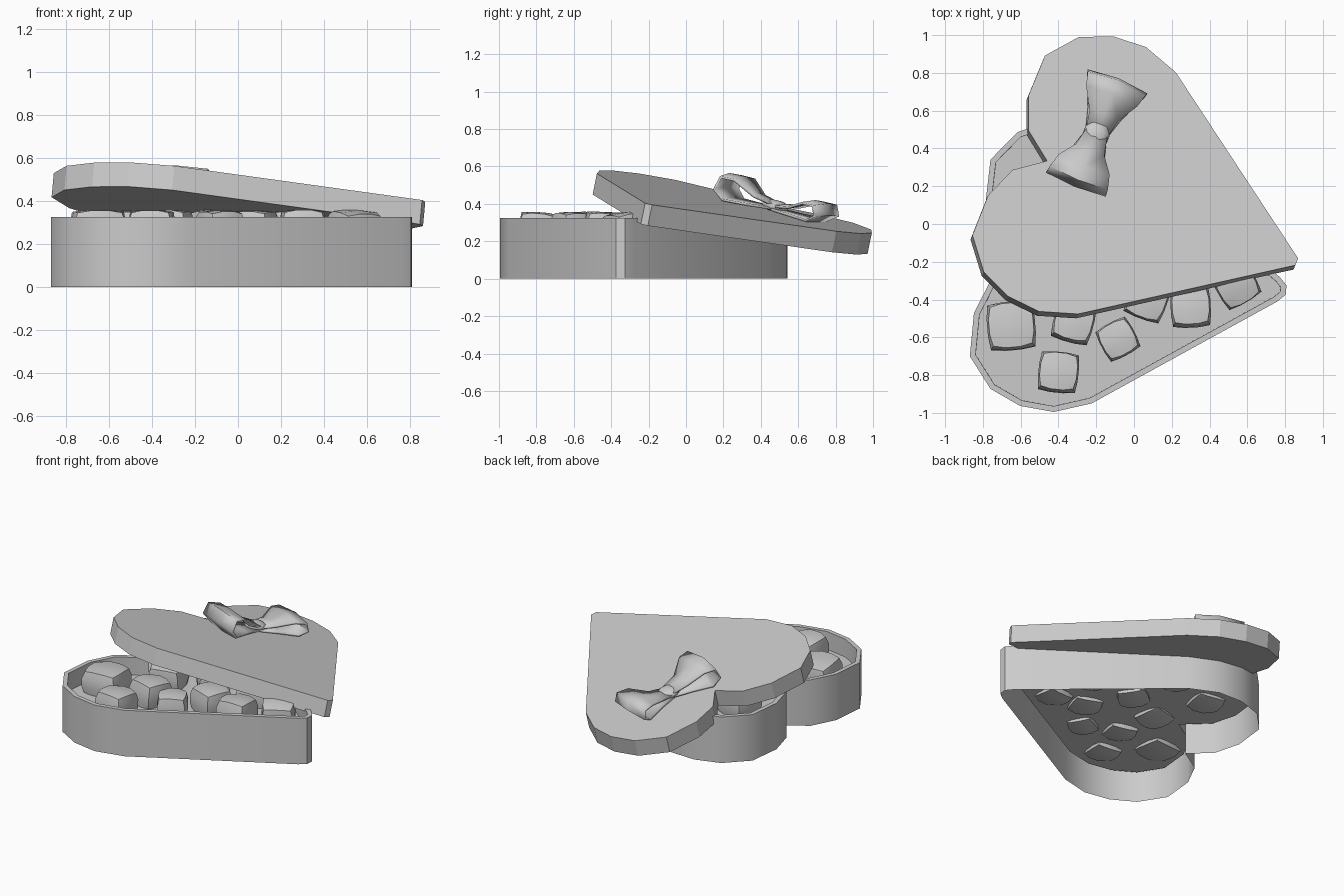
import bpy, bmesh, math, random
from mathutils import Vector, Matrix

random.seed(4)
if "Cube" in bpy.data.objects:
    bpy.data.objects.remove(bpy.data.objects["Cube"])

grey = bpy.data.materials.new("plain_grey")
grey.use_nodes = True
grey.diffuse_color = (0.6, 0.6, 0.6, 1)
grey.node_tree.nodes["Principled BSDF"].inputs["Base Color"].default_value = (0.6, 0.6, 0.6, 1)


def finish(bm, name, angle=None):
    """Turn a bmesh into a named object, optionally smooth shaded."""
    mesh = bpy.data.meshes.new(name)
    bmesh.ops.recalc_face_normals(bm, faces=bm.faces)
    bm.to_mesh(mesh)
    bm.free()
    mesh.materials.append(grey)
    obj = bpy.data.objects.new(name, mesh)
    bpy.context.collection.objects.link(obj)
    if angle:
        bpy.ops.object.select_all(action='DESELECT')
        obj.select_set(True)
        bpy.context.view_layer.objects.active = obj
        bpy.ops.object.shade_smooth_by_angle(angle=math.radians(angle))
    return obj


# Half heart: distance from the point along the axis, distance from the axis
LOBE = [(0.97, 0.69), (1.167, 0.755), (1.35, 0.742), (1.517, 0.67),
        (1.645, 0.513), (1.647, 0.287), (1.578, 0.113)]
NOTCH = (1.426, 0)


def heart(tip, su=1.0, sv=1.0):
    half = tip + [(u * su, v * sv) for u, v in LOBE]
    return half + [(NOTCH[0] * su, 0)] + [(u, -v) for u, v in reversed(half)]


def frame(tip, degrees):
    """Map heart coordinates to the ground plane."""
    a = math.radians(degrees)
    along = Vector((math.cos(a), math.sin(a), 0))
    side = Vector((math.sin(a), -math.cos(a), 0))
    return lambda u, v: Vector(tip) + along * u + side * v


def prism(top, drop, closed):
    """Wall between an outline and its dropped copy; returns the top face."""
    bm = bmesh.new()
    hi = [bm.verts.new(p) for p in top]
    lo = [bm.verts.new(p - drop) for p in top]
    for i in range(len(hi)):
        j = (i + 1) % len(hi)
        bm.faces.new((lo[i], lo[j], hi[j], hi[i]))
    if closed:
        bm.faces.new(lo)
    face = bm.faces.new(hi)
    bmesh.ops.recalc_face_normals(bm, faces=bm.faces)
    if face.normal.z < 0:
        bmesh.ops.reverse_faces(bm, faces=bm.faces)
    return bm, face


# Open box with a raised floor, hollow underneath
RIM, FLOOR = 0.325, 0.2
box_at = frame((0.805, -0.35, RIM), 174)
box_outline = [box_at(u, v) for u, v in heart([(0, 0.025), (0.04, 0.065)], 0.99, 1.02)]
bm, face = prism(box_outline, Vector((0, 0, RIM)), False)
bm.normal_update()
bmesh.ops.inset_region(bm, faces=[face], thickness=0.03, use_even_offset=True)
bmesh.ops.inset_individual(bm, faces=[face], thickness=0.001, depth=FLOOR - RIM)
mesh_box = finish(bm, "heart_box", 42)

# Tilted lid
SLOPE_X, SLOPE_Y, LEVEL = -0.092, -0.204, 0.438
UP = Vector((-SLOPE_X, -SLOPE_Y, 1)).normalized()
lid_plan = frame((0.862, -0.2, 0), 158)


def lid_at(u, v, w=0.0):
    p = lid_plan(u, v)
    p.z = LEVEL + SLOPE_X * p.x + SLOPE_Y * p.y
    return p + UP * w


bm, face = prism([lid_at(u, v) for u, v in heart([(0, 0.02), (0.03, 0.04)])], UP * 0.115, True)
finish(bm, "heart_lid")

# Bow loops: reach from the knot, height, half width of the ribbon
RIBBON = [(0.0, 0.035, 0.06), (0.1, 0.055, 0.08), (0.2, 0.115, 0.145),
          (0.27, 0.115, 0.165), (0.29, 0.05, 0.17), (0.24, 0.008, 0.15),
          (0.12, 0.01, 0.095), (0.0, 0.015, 0.06)]
KNOT_U, KNOT_V = 1.238, 0.225
for name, sign, lift in (("bow_loop_back", 1, 0.8), ("bow_loop_front", -1, 1.1)):
    bm = bmesh.new()
    rows = []
    for reach, height, half in RIBBON:
        v = KNOT_V + sign * reach
        rows.append([bm.verts.new(lid_at(KNOT_U + k * half, v + sign * (0.015 if k == 0 else 0),
                                         height * lift + (0.012 if k == 0 and height > 0.03 else 0)))
                     for k in (-1, 0, 1)])
    for a, b in zip(rows, rows[1:]):
        for i in range(2):
            bm.faces.new((a[i], a[i + 1], b[i + 1], b[i]))
    loop = finish(bm, name, 70)
    thick = loop.modifiers.new("ribbon_thickness", 'SOLIDIFY')
    thick.thickness = 0.014
    thick.offset = 0

# Bow knot
bm = bmesh.new()
bmesh.ops.create_uvsphere(bm, u_segments=10, v_segments=6, radius=1)
for vert in bm.verts:
    x, y, z = vert.co
    vert.co = lid_at(KNOT_U + x * 0.072, KNOT_V + y * 0.075, 0.03 + z * 0.032)
finish(bm, "bow_knot", 80)

# Chocolates: position, width, turn in degrees
CHOCOLATES = [(-0.65, -0.54, 0.24, 5), (-0.32, -0.52, 0.2, -15), (-0.085, -0.61, 0.18, 28),
              (-0.4, -0.785, 0.2, -6), (0.3, -0.44, 0.2, 3), (0.07, -0.4, 0.2, -20),
              (0.54, -0.32, 0.2, 30), (-0.37, -0.24, 0.21, 12), (-0.1, -0.13, 0.2, 40),
              (0.23, -0.14, 0.19, 15), (-0.5, 0.12, 0.21, -10), (-0.18, 0.2, 0.2, 25)]
for n, (x, y, width, turn) in enumerate(CHOCOLATES):
    bm = bmesh.new()
    bmesh.ops.create_cube(bm, size=1)
    bmesh.ops.subdivide_edges(bm, edges=bm.edges[:], cuts=2, use_grid_fill=True)
    for vert in bm.verts:
        c = vert.co
        edge = sum(abs(k) > 0.4 for k in c)
        vert.co = c * (1.08, 1.06, 0.98, 0.86)[edge]
    tilt = Matrix.Rotation(random.uniform(-0.12, 0.12), 4, 'X')
    place = (Matrix.Translation((x, y, 0.265)) @ Matrix.Rotation(math.radians(turn), 4, 'Z')
             @ tilt @ Matrix.Diagonal((width, width, 0.17, 1)))
    bm.transform(place)
    finish(bm, f"chocolate_{n + 1}", 60)
